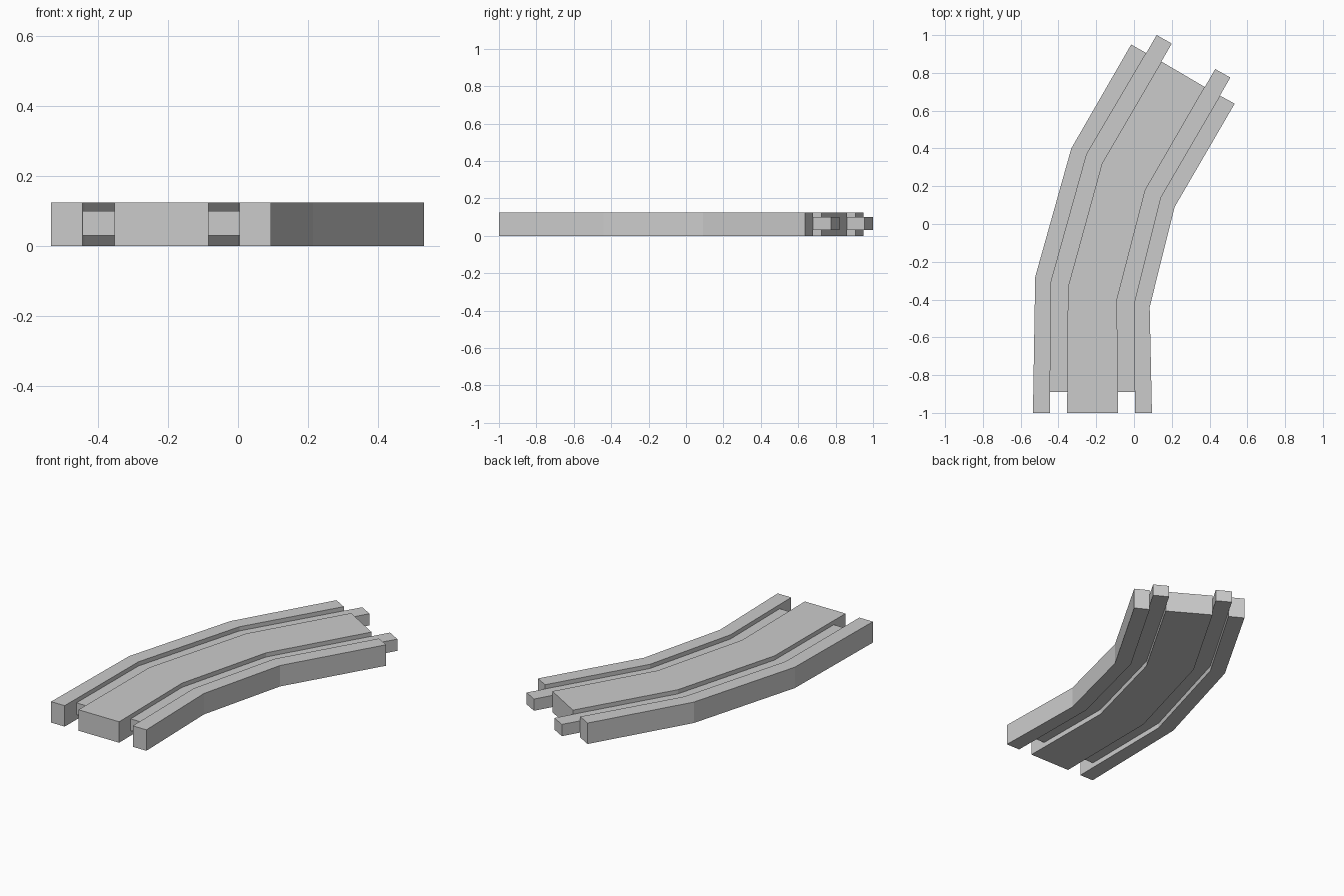
import bpy, bmesh, math

if "Cube" in bpy.data.objects:
    bpy.data.objects.remove(bpy.data.objects["Cube"])

# Plan-view boundary lines, left to right: start, first bend, second bend, end
LINES = [
    [(-0.535, -1), (-0.523, -0.28), (-0.332, 0.40), (-0.015, 0.95)],
    [(-0.445, -1), (-0.440, -0.31), (-0.250, 0.37), (0.065, 0.905)],
    [(-0.354, -1), (-0.350, -0.335), (-0.170, 0.32), (0.145, 0.86)],
    [(-0.085, -1), (-0.090, -0.40), (0.060, 0.18), (0.375, 0.725)],
    [(0.005, -1), (0.000, -0.42), (0.140, 0.14), (0.455, 0.68)],
    [(0.095, -1), (0.083, -0.44), (0.215, 0.09), (0.533, 0.637)],
]
LEVELS = [0.0, 0.03, 0.10, 0.125]
NOTCH = 0.11                       # socket depth and tongue length


def stations(line):
    """Add the socket depth after the start and the tongue tip after the end."""
    a, b, c, d = line
    t = NOTCH / (b[1] - a[1])
    socket = (a[0] + (b[0] - a[0]) * t, a[1] + NOTCH)
    tip = (d[0] + NOTCH * math.sin(math.pi / 6), d[1] + NOTCH * math.cos(math.pi / 6))
    return [a, socket, b, c, d, tip]


GRID = [stations(l) for l in LINES]


def filled(i, j, k):
    """Column i across, level j up, segment k along the track."""
    if not (0 <= i < 5 and 0 <= j < 3 and 0 <= k < 5):
        return False
    if i in (1, 3):                # rails: middle level, set back and protruding
        return j == 1 and k >= 1
    return k <= 3                  # deck and side strips: full height


bm = bmesh.new()
verts = {}


def vert(i, j, k):
    if (i, j, k) not in verts:
        x, y = GRID[i][k]
        verts[i, j, k] = bm.verts.new((x, y, LEVELS[j]))
    return verts[i, j, k]


# Outer skin of the deck, side strips and recessed rails
for i in range(5):
    for j in range(3):
        for k in range(5):
            if not filled(i, j, k):
                continue
            for axis in range(3):
                for side in (0, 1):
                    n = [i, j, k]
                    n[axis] += 1 if side else -1
                    if filled(*n):
                        continue
                    quad = []
                    for u, v in ((0, 0), (1, 0), (1, 1), (0, 1)):
                        o = [u, v]
                        o.insert(axis, side)
                        quad.append(vert(i + o[0], j + o[1], k + o[2]))
                    bm.faces.new(quad)

bmesh.ops.recalc_face_normals(bm, faces=bm.faces)
bmesh.ops.dissolve_limit(bm, angle_limit=math.radians(0.5), verts=bm.verts, edges=bm.edges)

mesh = bpy.data.meshes.new("curved_track")
bm.to_mesh(mesh)
bm.free()
bpy.context.collection.objects.link(bpy.data.objects.new("curved_track", mesh))
